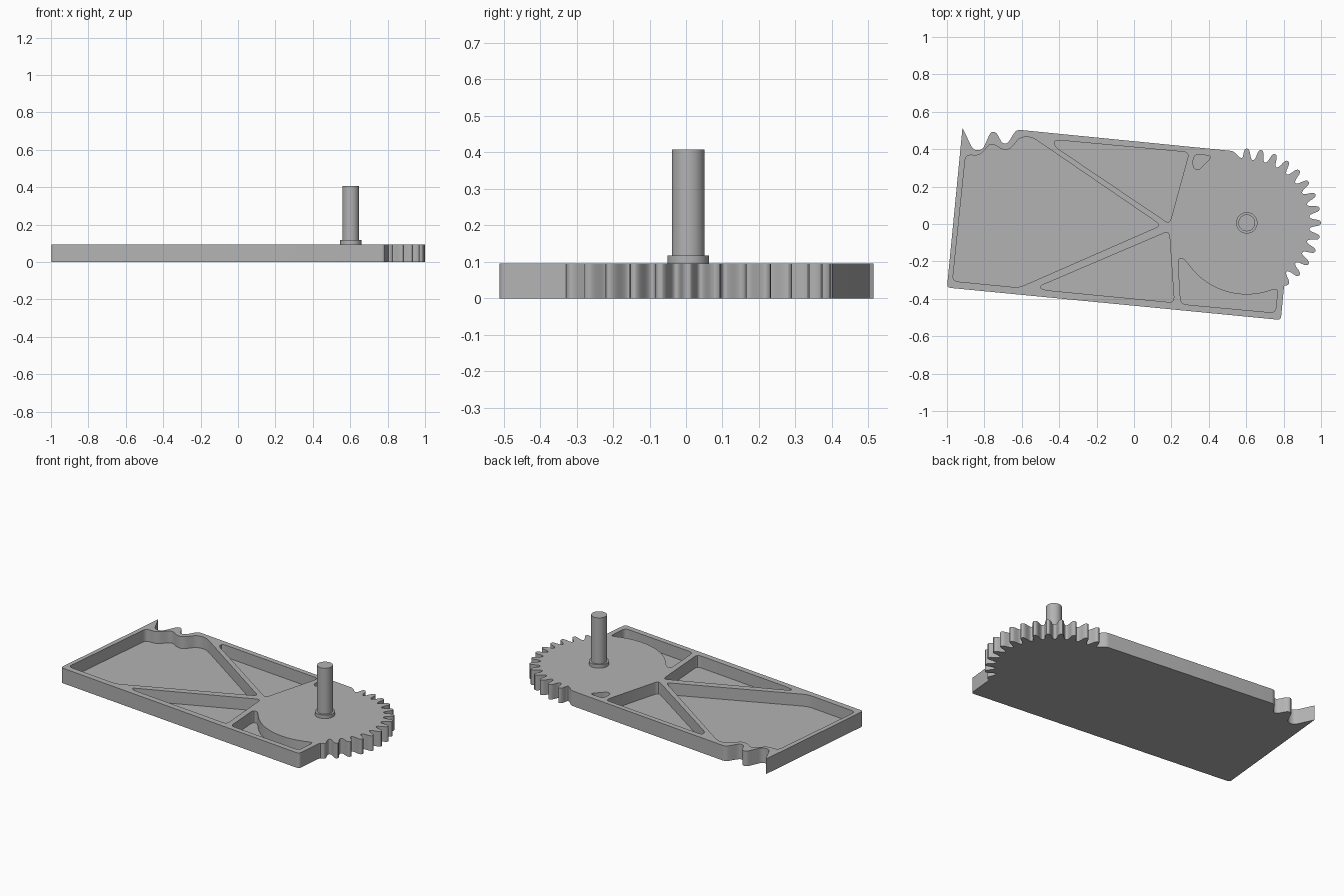
import bpy
import bmesh
from math import radians, sin, cos
from mathutils import Vector

cube = bpy.data.objects.get("Cube")
if cube:
    bpy.data.objects.remove(cube, do_unlink=True)

PLATE_TOP, POCKET_FLOOR = 0.095, 0.02
HUB = Vector((0.603, 0.006))
TOOTH_PITCH, TOOTH_COUNT = 360 / 32, 14

grey = bpy.data.materials.new("plain_grey")
grey.use_nodes = True
GREY = (0.45, 0.45, 0.45, 1)
grey.diffuse_color = GREY
grey.node_tree.nodes["Principled BSDF"].inputs["Base Color"].default_value = GREY


def polar(radius, degrees):
    a = radians(degrees)
    return (HUB.x + radius * cos(a), HUB.y + radius * sin(a))


def rounded(points, radius, steps=4):
    """Round every corner; a third value on a point overrides the radius."""
    out, n = [], len(points)
    for i, p in enumerate(points):
        r = p[2] if len(p) > 2 else radius
        here = Vector(p[:2])
        before = Vector(points[i - 1][:2]) - here
        after = Vector(points[(i + 1) % n][:2]) - here
        if r == 0:
            out.append(here)
            continue
        a = here + before.normalized() * min(r, before.length * 0.45)
        b = here + after.normalized() * min(r, after.length * 0.45)
        for k in range(steps + 1):
            t = k / steps
            out.append(a * (1 - t) ** 2 + here * 2 * t * (1 - t) + b * t * t)
    return out


def prism(name, outlines, z0, z1):
    """Extrude one or more closed outlines into a solid mesh object."""
    bm = bmesh.new()
    for outline in outlines:
        face = bm.faces.new([bm.verts.new((p.x, p.y, z0)) for p in outline])
        top = bmesh.ops.extrude_face_region(bm, geom=[face])["geom"]
        verts = [v for v in top if isinstance(v, bmesh.types.BMVert)]
        bmesh.ops.translate(bm, verts=verts, vec=(0, 0, z1 - z0))
    bmesh.ops.recalc_face_normals(bm, faces=bm.faces)
    mesh = bpy.data.meshes.new(name)
    bm.to_mesh(mesh)
    bm.free()
    mesh.materials.append(grey)
    obj = bpy.data.objects.new(name, mesh)
    bpy.context.collection.objects.link(obj)
    return obj


def smooth(obj):
    bpy.ops.object.select_all(action="DESELECT")
    obj.select_set(True)
    bpy.context.view_layer.objects.active = obj
    bpy.ops.object.shade_smooth_by_angle(angle=radians(30))


# Plate outline: notched rear corner, long edge, toothed arc, front edge
outline = [(-1, -0.34, 0.02), (-0.917, 0.515, 0.004), (-0.86, 0.395), (-0.81, 0.395),
           (-0.765, 0.495), (-0.735, 0.49), (-0.705, 0.43), (-0.675, 0.43),
           (-0.63, 0.505), (0.53, 0.39, 0.015)]
for i in range(TOOTH_COUNT):
    angle = 90 - i * TOOTH_PITCH
    outline += [polar(0.337, angle + 4), polar(0.397, angle + 1.9),
                polar(0.397, angle - 1.9), polar(0.337, angle - 4)]
outline[-1] = (0.803, -0.325)
outline.append((0.785, -0.513, 0.02))

# Pocket outlines
large_pocket = [(-0.9, 0.37), (-0.825, 0.365), (-0.765, 0.435), (-0.7, 0.395), (-0.66, 0.4),
                (-0.61, 0.465), (-0.545, 0.465), (0.145, -0.007), (-0.615, -0.34),
                (-0.97, -0.305)]
rear_pocket = [(-0.425, 0.45), (0.295, 0.383), (0.19, 0.0), (-0.425, 0.415)]
front_pocket = [(0.188, -0.037), (-0.51, -0.335), (-0.48, -0.353), (0.215, -0.42)]
small_pocket = [(0.318, 0.372), (0.42, 0.365), (0.345, 0.285), (0.315, 0.3)]
arc_pocket = [(0.235, -0.185), (0.265, -0.185)]
arc_pocket += [polar(0.383, a) + (0,) for a in range(216, 292, 5)]
arc_pocket += [(0.768, -0.347), (0.757, -0.475), (0.25, -0.428)]

plate = prism("geared_plate", [rounded(outline, 0.025)], 0, PLATE_TOP)
pockets = [large_pocket, rear_pocket, front_pocket, small_pocket, arc_pocket]
cutter = prism("pocket_cutter", [rounded(p, 0.03) for p in pockets], POCKET_FLOOR, 0.2)
cutter.hide_render = True

cut = plate.modifiers.new("pockets", "BOOLEAN")
cut.operation, cut.solver, cut.object = "DIFFERENCE", "EXACT", cutter
bpy.context.view_layer.objects.active = plate
bpy.ops.object.modifier_apply(modifier=cut.name)
bpy.data.objects.remove(cutter, do_unlink=True)
smooth(plate)

# Collar and pivot shaft
for name, radius, z0, z1 in [("collar", 0.057, PLATE_TOP - 0.01, 0.117),
                             ("pivot_shaft", 0.045, 0.11, 0.407)]:
    bpy.ops.mesh.primitive_cylinder_add(vertices=48, radius=radius, depth=z1 - z0,
                                        location=(HUB.x, HUB.y, (z0 + z1) / 2))
    part = bpy.context.object
    part.name = name
    part.data.materials.append(grey)
    smooth(part)
